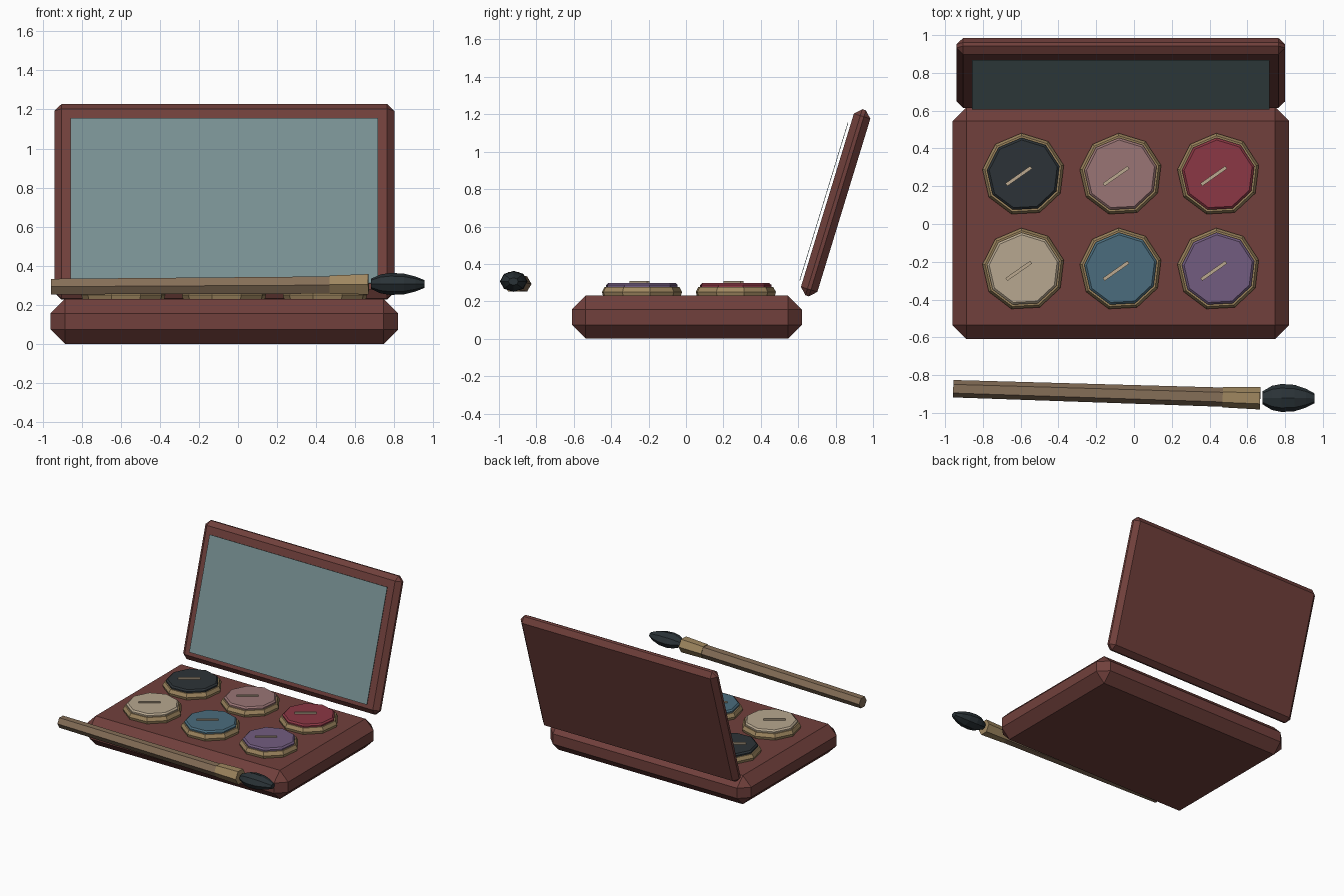
import bpy, bmesh
from math import radians
from mathutils import Vector, Matrix

if "Cube" in bpy.data.objects:
    bpy.data.objects.remove(bpy.data.objects["Cube"])


def mat(name, rgb):
    m = bpy.data.materials.new(name)
    lin = [(c / 255) ** 2.2 for c in rgb]
    m.diffuse_color = (*lin, 1)
    m.use_nodes = True
    m.node_tree.nodes["Principled BSDF"].inputs["Base Color"].default_value = m.diffuse_color
    return m


def finish(name, bm, m, matrix=Matrix()):
    bmesh.ops.recalc_face_normals(bm, faces=bm.faces)
    me = bpy.data.meshes.new(name)
    bm.to_mesh(me)
    bm.free()
    me.materials.append(m)
    ob = bpy.data.objects.new(name, me)
    ob.matrix_world = matrix
    bpy.context.collection.objects.link(ob)
    return ob


def box(name, size, matrix, m, bevel=0):
    bm = bmesh.new()
    bmesh.ops.create_cube(bm, size=1)
    bmesh.ops.scale(bm, vec=size, verts=bm.verts)
    if bevel:
        bmesh.ops.bevel(bm, geom=bm.edges[:], offset=bevel, segments=1,
                        affect='EDGES')
    return finish(name, bm, m, matrix)


def lathe(name, profile, sides, matrix, m):
    """Closed faceted solid from (radius, height) rings."""
    bm = bmesh.new()
    rings = []
    for r, z in profile:
        rings.append([bm.verts.new(Matrix.Rotation(radians(360 * i / sides), 3, 'Z')
                                   @ Vector((r, 0, z))) for i in range(sides)])
    for a, b in zip(rings, rings[1:]):
        for i in range(sides):
            j = (i + 1) % sides
            bm.faces.new((a[i], a[j], b[j], b[i]))
    bm.faces.new(rings[0][::-1])
    bm.faces.new(rings[-1])
    return finish(name, bm, m, matrix)


def along(p, q):
    """Matrix putting local z on the line p to q."""
    d = Vector(q) - Vector(p)
    return Matrix.Translation(p) @ d.to_track_quat('Z', 'Y').to_matrix().to_4x4(), d.length


T = Matrix.Translation
wood = mat("case_red_brown", (112, 66, 62))
glass = mat("mirror_glass", (120, 144, 146))
brass = mat("brass", (158, 134, 96))
handle_mat = mat("handle_wood", (132, 110, 88))
dark = mat("bristle_dark", (46, 54, 58))
scratch_mat = mat("scratch_beige", (185, 167, 142))

# Case base
box("case_base", (1.78, 1.23, 0.23), T((-0.07, 0.005, 0.115)), wood, 0.074)

# Tilted lid and the mirror floating just in front of it
lid = T((-0.07, 0.80, 0.727)) @ Matrix.Rotation(radians(-17), 4, 'X')
box("lid", (1.74, 0.092, 1.04), lid, wood, 0.036)
box("mirror", (1.575, 0.003, 0.883), lid @ T((0, -0.062, -0.013)), glass)

# Six powder pans: brass rim, powder disc, decorative stroke
colours = [[(48, 54, 58), (152, 116, 116), (138, 58, 70)],
           [(182, 166, 142), (76, 108, 124), (114, 93, 127)]]
for r, y in enumerate((0.262, -0.24)):
    for c, x in enumerate((-0.585, -0.07, 0.447)):
        tag = f"{r}_{c}"
        place = T((x, y, 0)) @ Matrix.Rotation(radians(13), 4, 'Z')
        lathe("pan_rim_" + tag, [(0.212, 0.225), (0.219, 0.25), (0.205, 0.277)],
              9, place, brass)
        powder = mat("powder_" + tag, colours[r][c])
        lathe("powder_" + tag, [(0.195, 0.27), (0.195, 0.288), (0.183, 0.299)],
              9, place, powder)
        box("stroke_" + tag, (0.16, 0.018, 0.014),
            T((x - 0.025, y - 0.008, 0.301)) @ Matrix.Rotation(radians(35), 4, 'Z'),
            scratch_mat)

# Brush lying in front: handle, ferrule, bristles
m, n = along((-0.957, -0.872, 0.293), (0.48, -0.917, 0.301))
lathe("brush_handle", [(0.046, 0), (0.051, n)], 6, m, handle_mat)
m, n = along((0.47, -0.917, 0.303), (0.668, -0.922, 0.305))
lathe("brush_ferrule", [(0.054, 0), (0.06, n)], 6, m, brass)
m, n = along((0.68, -0.92, 0.307), (0.955, -0.923, 0.306))
squash = T((0, 0, 0.3075)) @ Matrix.Diagonal((1, 1, 0.76, 1)) @ T((0, 0, -0.3075))
lathe("brush_bristles", [(0.034, 0), (0.064, 0.05), (0.074, 0.1),
                         (0.07, 0.17), (0.05, 0.23), (0.026, n)], 8, squash @ m, dark)
